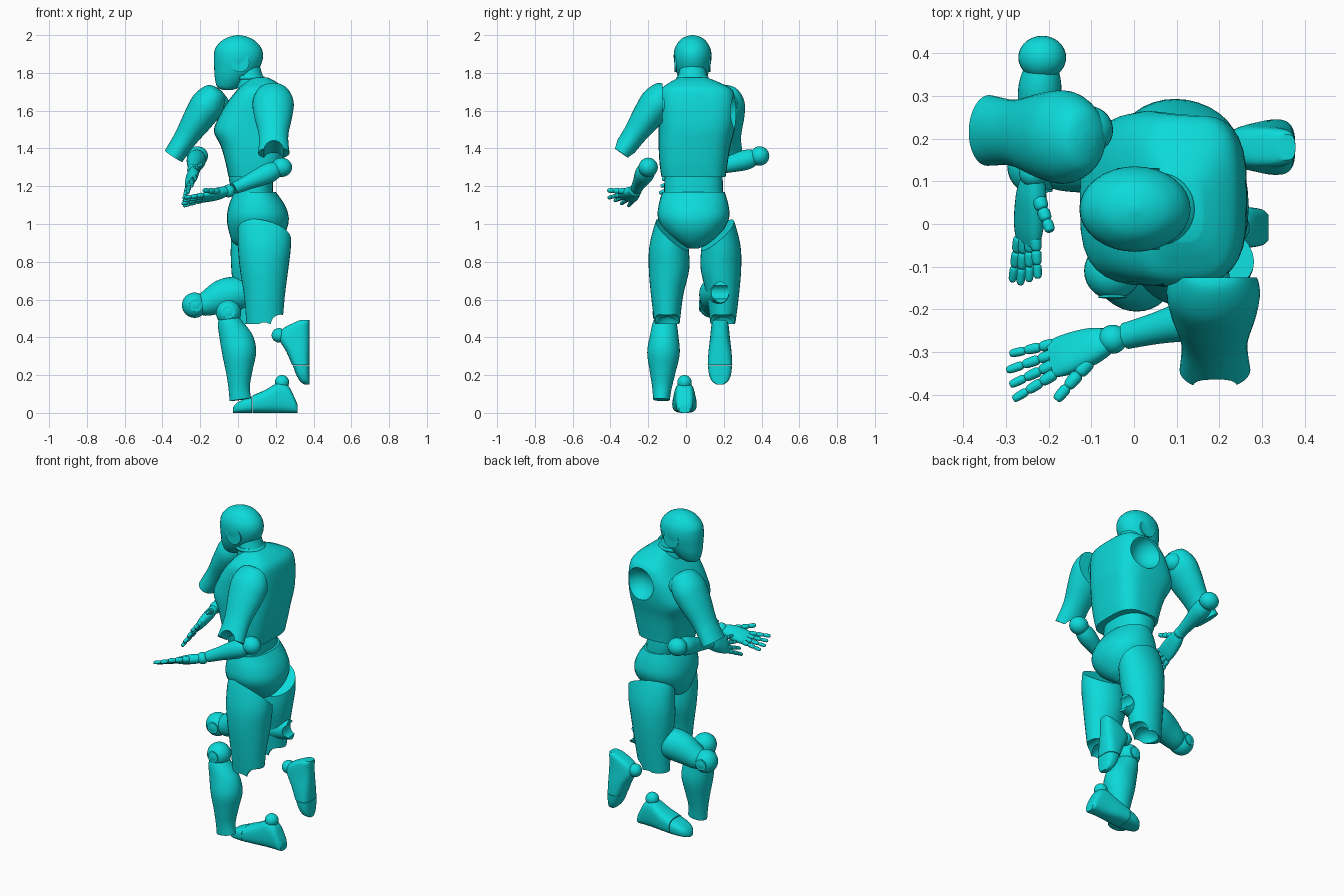
import bpy, bmesh, math
from mathutils import Vector, Matrix

old = bpy.data.objects.get("Cube")
if old:
    bpy.data.objects.remove(old)

teal = bpy.data.materials.new("teal")
teal.use_nodes = True
COLOUR = (0.004, 0.7, 0.7, 1)
teal.diffuse_color = COLOUR
teal.node_tree.nodes["Principled BSDF"].inputs["Base Color"].default_value = COLOUR
parts = []


def finish(name, bm, matrix=None):
    if matrix:
        bm.transform(matrix)
    bmesh.ops.recalc_face_normals(bm, faces=bm.faces[:])
    mesh = bpy.data.meshes.new(name)
    bm.to_mesh(mesh)
    bm.free()
    mesh.materials.append(teal)
    obj = bpy.data.objects.new(name, mesh)
    bpy.context.collection.objects.link(obj)
    parts.append(obj)
    return obj


def frame(origin, axis, up):
    """Local z runs along axis, local x leans toward up."""
    z = Vector(axis).normalized()
    up = Vector(up)
    x = (up - z * up.dot(z)).normalized()
    m = Matrix((x, z.cross(x), z)).transposed().to_4x4()
    m.translation = Vector(origin)
    return m


def spline(rows, steps=5):
    rows = [Vector(r) for r in rows]
    out = []
    for i in range(len(rows) - 1):
        a, b, c = rows[max(i - 1, 0)], rows[i], rows[i + 1]
        d = rows[min(i + 2, len(rows) - 1)]
        for k in range(steps):
            t = k / steps
            out.append(b + (c - a) * t / 2 + (a - 2.5 * b + 2 * c - d / 2) * t * t
                       + (3 * b - a - 3 * c + d) * t ** 3 / 2)
    return out + [rows[-1]]


def loft(name, rows, matrix=None, power=1.0, sides=32):
    """Rows hold centre x, centre y, height, radius x, radius y."""
    bm = bmesh.new()
    rings = []
    for x, y, z, rx, ry in spline(rows):
        ring = []
        for k in range(sides):
            a = math.tau * k / sides
            c, s = math.cos(a), math.sin(a)
            ring.append(bm.verts.new((x + rx * math.copysign(abs(c) ** power, c),
                                      y + ry * math.copysign(abs(s) ** power, s), z)))
        rings.append(ring)
    for low, high in zip(rings, rings[1:]):
        for k in range(sides):
            n = (k + 1) % sides
            bm.faces.new((low[k], low[n], high[n], high[k]))
    bm.faces.new(rings[0][::-1])
    bm.faces.new(rings[-1])
    return finish(name, bm, matrix)


def ball(name, centre, radius, scale=(1, 1, 1)):
    bm = bmesh.new()
    bmesh.ops.create_uvsphere(bm, u_segments=28, v_segments=16, radius=radius)
    return finish(name, bm, Matrix.Translation(centre) @ Matrix.Diagonal((*scale, 1)))


def disc(name, centre, axis, radius, depth):
    bm = bmesh.new()
    bmesh.ops.create_cone(bm, cap_ends=True, segments=32, radius1=radius, radius2=radius, depth=depth)
    up = (1, 0, 0) if abs(axis[0]) < 0.8 else (0, 0, 1)
    return finish(name, bm, frame(centre, axis, up))


def cut(obj, cutter):
    cutter.hide_render = True
    mod = obj.modifiers.new("cut", "BOOLEAN")
    mod.operation, mod.object, mod.solver = "DIFFERENCE", cutter, "EXACT"
    bpy.context.view_layer.objects.active = obj
    bpy.ops.object.modifier_apply(modifier=mod.name)
    parts.remove(cutter)
    bpy.data.objects.remove(cutter)


def slice_off(obj, point, normal):
    """Remove everything beyond a plane."""
    normal = Vector(normal).normalized()
    cut(obj, disc("plane_cutter", Vector(point) + normal * .3, normal, .6, .6))


# Head and neck
loft("head", [(-.055, .035, 1.71, .025, .025), (-.05, .035, 1.725, .06, .045),
              (-.03, .035, 1.77, .092, .072), (-.008, .035, 1.82, .118, .09),
              (.002, .035, 1.88, .13, .1), (.002, .035, 1.93, .122, .094),
              (.002, .035, 1.97, .088, .07), (.002, .035, 1.99, .05, .042),
              (.002, .035, 2, .008, .008)])
for y, side in ((-.056, "left"), (.126, "right")):
    disc(side + "_ear_disc", (.01, y, 1.855), (0, 1, 0), .05, .01)
loft("neck", [(.05, .035, 1.84, .065, .065), (.06, .035, 1.79, .07, .075),
              (.075, .035, 1.72, .085, .09)])
loft("neck_collar", [(.055, .035, 1.765, .075, .08), (.057, .035, 1.775, .085, .085),
                     (.055, .035, 1.787, .075, .08)])

# Chest shell with shoulder socket and arched lower rim
torso = loft("torso", [(.11, .035, 1.775, .05, .075), (.12, .045, 1.75, .085, .13),
                       (.12, .055, 1.71, .125, .19), (.1, .06, 1.64, .16, .205),
                       (.08, .06, 1.56, .185, .205), (.068, .055, 1.49, .195, .2),
                       (.08, .045, 1.41, .17, .19), (.085, .04, 1.32, .15, .18),
                       (.085, .04, 1.25, .135, .17)], power=.62)
cut(torso, ball("socket_cutter", (.135, .285, 1.6), .1))
cut(torso, disc("rim_cutter", (.1, .04, 1.2), (1, 0, 0), .13, .8))
loft("abdomen", [(.085, .04, 1.15, .1, .155), (.07, .04, 1.22, .115, .155),
                 (.068, .04, 1.29, .115, .15), (.07, .04, 1.37, .1, .14)], power=.85)
loft("pelvis", [(.09, .04, 1.17, .11, .165), (.1, .04, 1.1, .148, .185),
                (.105, .04, 1.03, .164, .188), (.102, .04, .96, .15, .15),
                (.09, .04, .9, .115, .085), (.09, .04, .87, .06, .025)], power=.9)

# Upper arms, forearms and hands
ARM = [(0, 0, -.045, .02, .02), (0, 0, -.025, .075, .06), (0, 0, .05, .108, .088),
       (0, 0, .14, .102, .082), (0, 0, .27, .078, .062), (0, 0, .385, .083, .055)]
FOREARM = [(0, 0, 0, .03, .03), (0, 0, .05, .049, .047), (0, 0, .1, .052, .05),
           (0, 0, .2, .039, .037), (0, 0, .28, .031, .031)]


def hand(side, wrist, knuckle, width):
    wrist, knuckle, w = Vector(wrist), Vector(knuckle), Vector(width).normalized()
    d = (knuckle - wrist).normalized()
    length = (knuckle - wrist).length
    ball(side + "_wrist", wrist, .034)
    loft(side + "_palm", [(0, 0, .005, .028, .022), (0, 0, length * .35, .044, .028),
                          (0, 0, length * .8, .05, .023), (0, 0, length + .01, .046, .014)],
         frame(wrist, d, w), power=.8, sides=20)
    digits = [(knuckle + w * (-.037 + .025 * i), d * (.122 - .008 * abs(i - 1)) + w * (-.012 + .014 * i), .0135)
              for i in range(4)]
    digits.append((wrist + d * length * .4 + w * .035, d * .085 + w * .07, .017))
    for i, (base, reach, r) in enumerate(digits):
        seg = reach.length / 3
        for j in range(3):
            s = r * (1 - .12 * j)
            loft(f"{side}_digit_{i}_{j}", [(0, 0, 0, s * .7, s * .7), (0, 0, seg * .2, s, s),
                                           (0, 0, seg * .8, s * .92, s * .92), (0, 0, seg, s * .6, s * .6)],
                 frame(base + reach * j / 3, reach, w + d * .01), sides=12)


def arm(side, top, end, wide, plane, elbow, wrist, knuckle, width):
    top, end, elbow, wrist = map(Vector, (top, end, elbow, wrist))
    m = frame(top, end - top, wide)
    upper = loft(side + "_upper_arm", ARM, m)
    slice_off(upper, *plane)
    cut(upper, disc("elbow_cutter", m @ Vector((0, 0, .395)), m.col[1].xyz, .052, .3))
    ball(side + "_elbow_ball", elbow, .051, (1.1, 1, 1))
    loft(side + "_forearm", FOREARM, frame(elbow, wrist - elbow, (0, 0, 1)))
    hand(side, wrist, knuckle, width)


arm("left", (.185, -.12, 1.69), (.19, -.36, 1.35), (1, 0, 0), ((.18, -.125, 1.6), (0, 1, 0)),
    (.23, -.2, 1.3), (-.05, -.27, 1.175), (-.185, -.315, 1.14), (0, -.93, .35))
arm("right", (-.13, .2, 1.68), (-.35, .22, 1.345), (0, 1, 0), ((-.115, .2, 1.6), (1, 0, 0)),
    (-.215, .39, 1.36), (-.235, .12, 1.285), (-.25, -.03, 1.22), (.5, 0, .85))
ball("left_shoulder_ball", (.17, -.13, 1.63), .055)
ball("right_shoulder_ball", (-.105, .22, 1.64), .056)

# Thighs with slanted hips and forked knee ends
THIGH = [(0, .015, 1.07, .11, .06), (0, .01, 1, .138, .085), (0, 0, .88, .14, .104),
         (-.002, 0, .76, .128, .107), (0, -.01, .62, .108, .085), (0, -.01, .47, .095, .066)]
for side, x, y, sign, lean in (("left", .14, -.09, 1, 0), ("right", .1, .185, -1, .06)):
    rows = [(x + a + lean * (z - .85), y + sign * b, z, rx, ry) for a, b, z, rx, ry in THIGH]
    thigh = loft(side + "_thigh", rows)
    slice_off(thigh, (x, y - sign * .08, 1.03), (.28, sign * .88, 1))
    kx, ky, kz = rows[-1][:3]
    cut(thigh, ball("knee_cutter", (kx, ky, kz - .01), .07))
    cut(thigh, disc("fork_cutter", (kx + .085, ky, kz), (0, 1, 0), .05, .4))

# Shins, each with a knee joint
SHIN = [(0, 0, .015, .045, .045), (0, 0, .05, .064, .062), (-.022, 0, .13, .087, .076),
        (-.028, 0, .22, .09, .086), (-.015, 0, .32, .07, .068), (-.003, 0, .4, .057, .052),
        (0, 0, .465, .057, .044)]
for side, knee, ankle, fore in (("left", (-.05, -.11, .53), (.012, -.13, .07), (-1, 0, 0)),
                                ("right", (-.23, .135, .57), (.2, .18, .635), (0, 0, -1))):
    axis = Vector(ankle) - Vector(knee)
    m = frame(knee, axis, fore)
    shin = loft(side + "_shin", SHIN, m)
    cut(shin, disc("ankle_cutter", m @ Vector((0, 0, .475)), m.col[1].xyz, .038, .3))
    ball(side + "_knee_ball", knee, .067)
    disc(side + "_knee_disc", knee, m.col[1].xyz, .033, .126)

# Feet: heel block, toe cap and ankle ball
HEEL = [(0, .022, .03), (.015, .04, .042), (.05, .072, .048), (.1, .08, .053),
        (.17, .061, .061), (.239, .046, .065)]
TOE = [(.242, .044, .064), (.29, .035, .058), (.325, .025, .043), (.342, .014, .02)]
for side, heel, toe_dir, up in (("left", (.315, -.008, 0), (-1, 0, 0), (0, 0, 1)),
                                ("right", (.378, .18, .493), (0, 0, -1), (-1, 0, 0))):
    m = frame(heel, toe_dir, up)
    for part, rows in (("heel", HEEL), ("toe", TOE)):
        loft(f"{side}_{part}", [(h, 0, t, h, w) for t, h, w in rows], m, power=.7)
    ball(side + "_ankle_ball", m @ Vector((.162, 0, .082)), .038)

# Smooth shading with sharp rims kept
bpy.ops.object.select_all(action="DESELECT")
for obj in parts:
    obj.select_set(True)
bpy.context.view_layer.objects.active = torso
bpy.ops.object.shade_smooth_by_angle(angle=math.radians(38))
